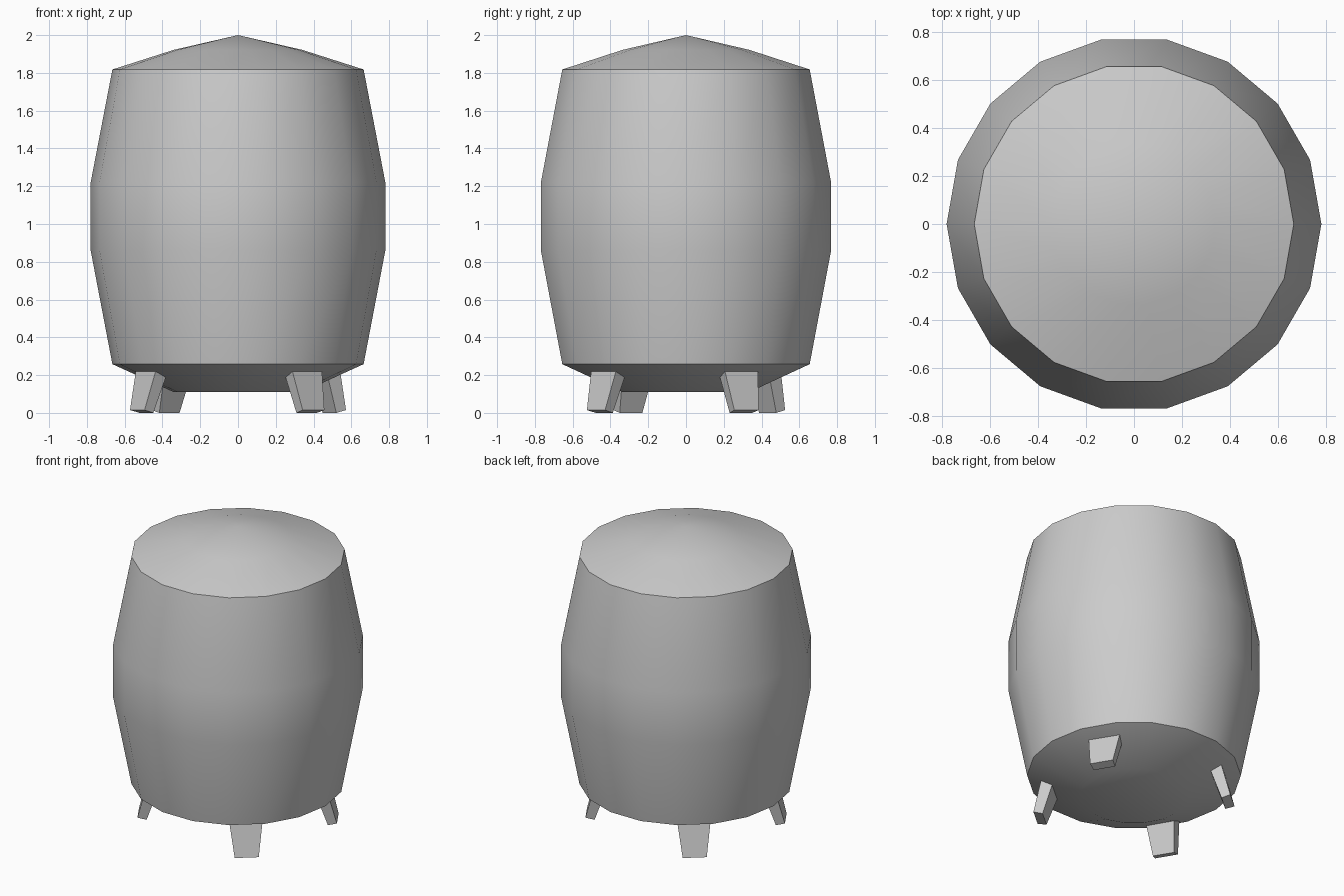
import bpy, bmesh
from math import sin, cos, pi, radians

if "Cube" in bpy.data.objects:
    bpy.data.objects.remove(bpy.data.objects["Cube"])

SIDES = 18


def make_object(name, bm):
    bmesh.ops.recalc_face_normals(bm, faces=bm.faces[:])
    mesh = bpy.data.meshes.new(name)
    bm.to_mesh(mesh)
    bm.free()
    ob = bpy.data.objects.new(name, mesh)
    bpy.context.collection.objects.link(ob)
    return ob


# Barrel body: lathe of a (radius, z) profile with domed lid and flat base
profile = [(0.34, 0.11), (0.665, 0.258), (0.78, 0.86), (0.78, 1.22),
           (0.665, 1.818), (0.34, 1.922)]
bm = bmesh.new()
rings = [[bm.verts.new((r * cos(2 * pi * i / SIDES), r * sin(2 * pi * i / SIDES), z))
          for i in range(SIDES)] for r, z in profile]
for low, high in zip(rings, rings[1:]):
    for i in range(SIDES):
        j = (i + 1) % SIDES
        bm.faces.new((low[i], low[j], high[j], high[i]))
for ring, z in ((rings[0], 0.11), (rings[-1], 2.0)):
    tip = bm.verts.new((0, 0, z))
    for i in range(SIDES):
        bm.faces.new((ring[i], ring[(i + 1) % SIDES], tip))
body = make_object("barrel_body", bm)
bpy.context.view_layer.objects.active = body
body.select_set(True)
bpy.ops.object.shade_smooth_by_angle(angle=radians(35))
body.select_set(False)


# Splayed tapering legs, each turned to face outward
def leg(name, degrees):
    a = radians(degrees)
    bm = bmesh.new()
    # (radial distance, half width, z) going round the side outline
    outline = [(0.57, 0.102, 0.22), (0.622, 0.075, 0.015),
               (0.565, 0.07, 0.0), (0.49, 0.095, 0.22)]
    left, right = [[bm.verts.new((r * cos(a) - s * w * sin(a),
                                  r * sin(a) + s * w * cos(a), z))
                    for r, w, z in outline] for s in (-1, 1)]
    bm.faces.new(left)
    bm.faces.new(right)
    for i in range(4):
        j = (i + 1) % 4
        bm.faces.new((left[i], left[j], right[j], right[i]))
    make_object(name, bm)


for name, degrees in (("front_right_leg", -50), ("back_right_leg", 31),
                      ("back_left_leg", 130), ("front_left_leg", 211)):
    leg(name, degrees)
